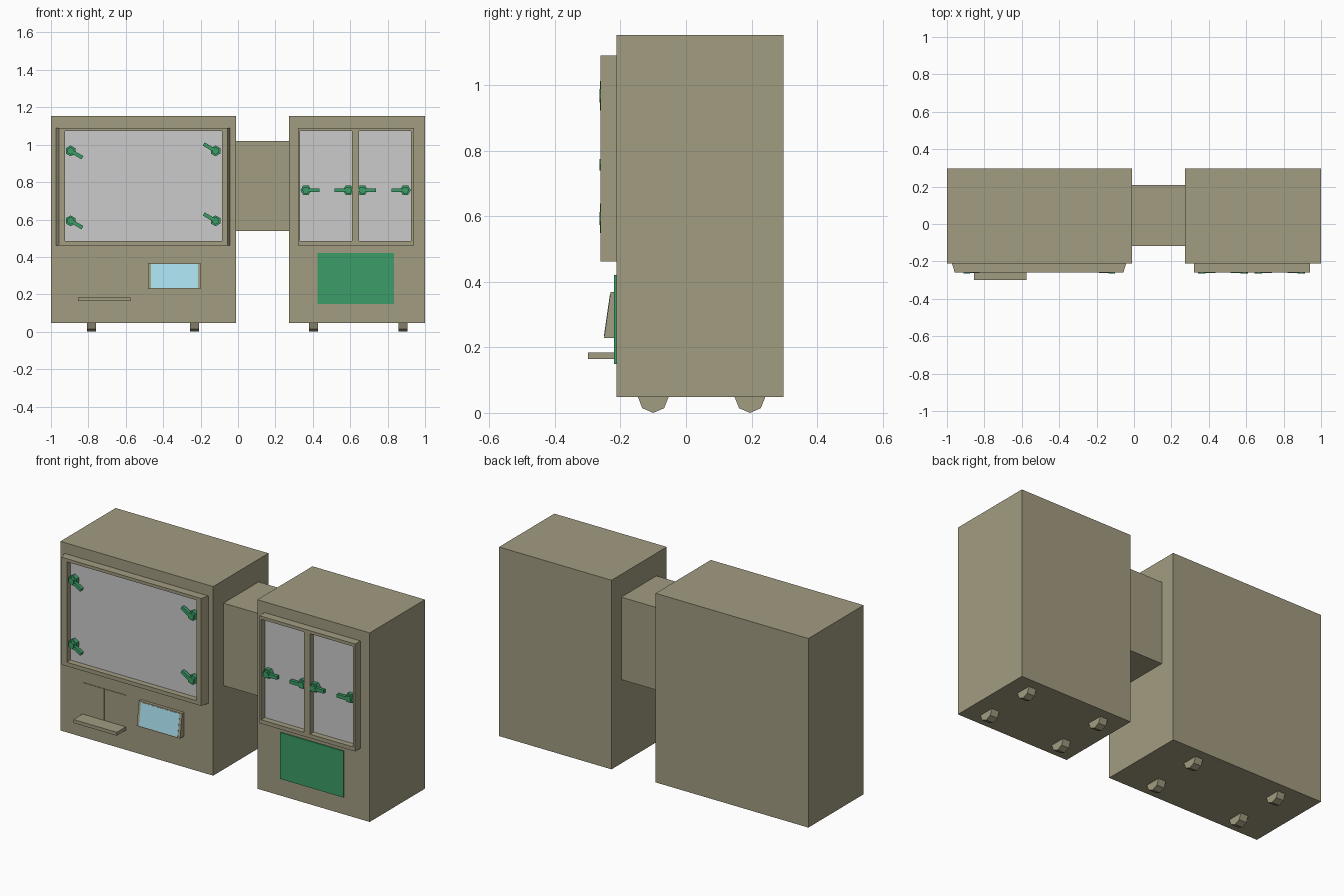
import bpy, bmesh, math
from mathutils import Vector, Matrix

if "Cube" in bpy.data.objects:
    bpy.data.objects.remove(bpy.data.objects["Cube"])


def material(name, rgb):
    m = bpy.data.materials.new(name)
    m.diffuse_color = (*rgb, 1)
    m.use_nodes = True
    m.node_tree.nodes["Principled BSDF"].inputs["Base Color"].default_value = m.diffuse_color
    return m


BODY = material("olive_paint", (0.361, 0.332, 0.217))
GREEN = material("green_paint", (0.045, 0.334, 0.135))
BLUE = material("screen_blue", (0.40, 0.75, 0.87))


def prism(name, pts, vec, mat=None):
    """Extrude a closed polygon of 3D points along vec."""
    bm = bmesh.new()
    face = bm.faces.new([bm.verts.new(p) for p in pts])
    ext = bmesh.ops.extrude_face_region(bm, geom=[face])["geom"]
    bmesh.ops.translate(bm, vec=Vector(vec), verts=[g for g in ext if isinstance(g, bmesh.types.BMVert)])
    bmesh.ops.recalc_face_normals(bm, faces=bm.faces)
    me = bpy.data.meshes.new(name)
    bm.to_mesh(me)
    bm.free()
    ob = bpy.data.objects.new(name, me)
    bpy.context.collection.objects.link(ob)
    if mat:
        me.materials.append(mat)
    return ob


def box(name, x, y, z, mat=None):
    pts = [(x[0], y[0], z[0]), (x[1], y[0], z[0]), (x[1], y[1], z[0]), (x[0], y[1], z[0])]
    return prism(name, pts, (0, 0, z[1] - z[0]), mat)


def door_frame(name, x0, x1, taper, openings):
    """Frame with tapered sides, cut through by the window openings."""
    pts = [(x0, -0.205, 0.462), (x0 + taper, -0.26, 0.462), (x1 - taper, -0.26, 0.462), (x1, -0.205, 0.462)]
    ob = prism(name, pts, (0, 0, 0.628), BODY)
    for i, span in enumerate(openings):
        cutter = box("cutter", span, (-0.3, -0.15), (0.485, 1.072))
        cutter.hide_render = True
        mod = ob.modifiers.new("opening", "BOOLEAN")
        mod.operation = "DIFFERENCE"
        mod.solver = "EXACT"
        mod.object = cutter
        bpy.context.view_layer.objects.active = ob
        bpy.ops.object.modifier_apply(modifier=mod.name)
        bpy.data.objects.remove(cutter)
        box(f"{name}_pane_{i}", (span[0] - 0.004, span[1] + 0.004), (-0.226, -0.212), (0.481, 1.076))


def handle(x, z, angle):
    """Hexagonal hub with a lever pointing along angle in the front plane."""
    rot = Matrix.Translation((x, 0, z)) @ Matrix.Rotation(-angle, 4, "Y")
    for part, r, y0, y1 in (("handle_hub", 0.029, -0.226, -0.25), ("handle_cap", 0.02, -0.25, -0.264)):
        pts = [(r * math.cos(k * math.pi / 3), y0, r * math.sin(k * math.pi / 3)) for k in range(6)]
        prism(part, pts, (0, y1 - y0, 0), GREEN).matrix_world = rot
    box("handle_lever", (0.012, 0.073), (-0.263, -0.244), (-0.01, 0.01), GREEN).matrix_world = rot


# cabinets and connecting duct
box("left_cabinet", (-1.0, -0.012), (-0.212, 0.298), (0.048, 1.153), BODY)
box("right_cabinet", (0.273, 1.0), (-0.212, 0.298), (0.048, 1.153), BODY)
box("duct", (-0.02, 0.28), (-0.117, 0.208), (0.538, 1.02), BODY)

# window doors
door_frame("left_door_frame", -0.975, -0.04, 0.017, [(-0.925, -0.085)])
door_frame("right_door_frame", 0.32, 0.94, 0.0, [(0.332, 0.61), (0.647, 0.925)])

# latch handles
for z in (0.967, 0.593):
    handle(-0.895, z, math.radians(-30))
    handle(-0.12, z, math.radians(150))
for x, a in ((0.363, 0), (0.59, math.pi), (0.665, 0), (0.895, math.pi)):
    handle(x, 0.757, a)

# service panel, shelf, its thin back plate and centre seam
box("service_panel", (0.425, 0.835), (-0.219, -0.205), (0.149, 0.42), GREEN)
box("shelf", (-0.855, -0.575), (-0.299, -0.205), (0.164, 0.184), BODY)
box("shelf_back_plate", (-0.855, -0.575), (-0.215, -0.205), (0.18, 0.368), BODY)
box("shelf_centre_seam", (-0.717, -0.714), (-0.219, -0.205), (0.18, 0.368), BODY)

# tilted control screen
prism("screen_housing", [(-0.48, -0.205, 0.228), (-0.48, -0.25, 0.228), (-0.48, -0.23, 0.368), (-0.48, -0.205, 0.368)],
      (0.28, 0, 0), BODY)
prism("screen", [(-0.465, -0.24, 0.234), (-0.465, -0.2505, 0.234), (-0.465, -0.232, 0.362), (-0.465, -0.22, 0.362)],
      (0.25, 0, 0), BLUE)

# half-octagon feet
for x in (-0.808, -0.257, 0.38, 0.857):
    for y in (-0.1, 0.195):
        pts = [(x, y + 0.047 * math.cos(a), 0.049 - 0.049 * math.sin(a))
               for a in (k * math.pi / 4 for k in range(5))]
        prism("foot", pts, (0.048, 0, 0), BODY)
